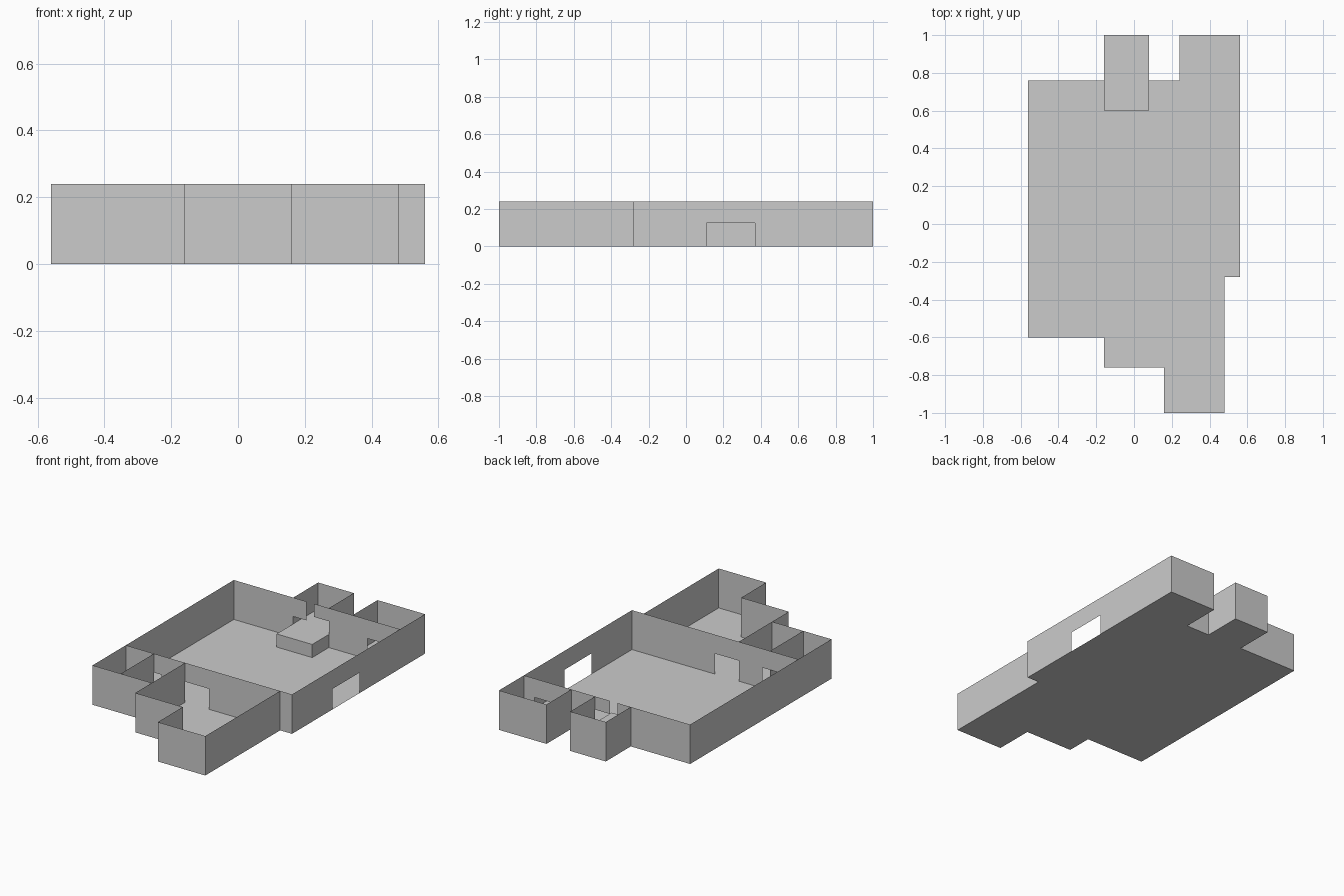
import bpy, bmesh

cube = bpy.data.objects.get("Cube")
if cube:
    bpy.data.objects.remove(cube, do_unlink=True)

HEIGHT = 0.24   # wall height
DOOR = 0.125    # opening height
STEP = 0.08     # raised alcove floor

grey = bpy.data.materials.new("plain_grey")
grey.use_nodes = True
colour = (0.6, 0.6, 0.6, 1)
grey.diffuse_color = colour
grey.node_tree.nodes["Principled BSDF"].inputs["Base Color"].default_value = colour


def make_object(name, polygons):
    """Join flat polygons into one object."""
    bm = bmesh.new()
    for poly in polygons:
        bm.faces.new([bm.verts.new(p) for p in poly])
    bmesh.ops.remove_doubles(bm, verts=bm.verts, dist=0.0001)
    mesh = bpy.data.meshes.new(name)
    bm.to_mesh(mesh)
    bm.free()
    mesh.materials.append(grey)
    obj = bpy.data.objects.new(name, mesh)
    bpy.context.collection.objects.link(obj)
    return obj


def panel(a, b, low=0, high=HEIGHT):
    return [(*a, low), (*b, low), (*b, high), (*a, high)]


def wall_x(name, y, start, end, openings=()):
    """Thin wall along x; each opening is (from, to, top)."""
    polys, at = [], start
    for left, right, top in openings:
        if left > at:
            polys.append(panel((at, y), (left, y)))
        if top < HEIGHT:
            polys.append(panel((left, y), (right, y), top))
        at = right
    if at < end:
        polys.append(panel((at, y), (end, y)))
    return make_object(name, polys)


# Outline of the building, anticlockwise
outline = [(-0.56, -0.6), (-0.16, -0.6), (-0.16, -0.76), (0.16, -0.76),
           (0.16, -1), (0.48, -1), (0.48, -0.28), (0.56, -0.28),
           (0.56, 1), (0.24, 1), (0.24, 0.76), (0.08, 0.76),
           (0.08, 1), (-0.16, 1), (-0.16, 0.76), (-0.56, 0.76)]
make_object("floor", [[(x, y, 0) for x, y in outline]])

# Outer walls, with an entrance in the long east side
outer = []
for a, b in zip(outline, outline[1:] + outline[:1]):
    if a == (0.56, -0.28):
        s, e = (0.56, 0.11), (0.56, 0.37)
        outer += [panel(a, s), panel(s, e, DOOR), panel(e, b)]
    elif a != (0.08, 0.76) or b != (0.08, 1):
        outer.append(panel(a, b))
    else:
        outer.append(panel(a, b))
make_object("outer_walls", outer)

# Inner walls with doorways
wall_x("front_inner_wall", -0.28, -0.56, 0.48,
       [(-0.46, -0.32, DOOR), (-0.16, 0, DOOR)])
wall_x("alcove_wall", 0.76, -0.16, 0.08,
       [(-0.16, -0.07, DOOR), (-0.07, -0.02, HEIGHT), (-0.02, 0.08, 0.16)])
wall_x("back_room_wall", 0.76, 0.24, 0.56, [(0.34, 0.49, DOOR)])
for name, x, y in (("left_partition", -0.37, -0.6), ("hall_partition", -0.16, -0.6)):
    make_object(name, [panel((x, y), (x, -0.28))])

# Raised platform running from the main room into the alcove
corners = [(-0.16, 0.6), (0.08, 0.6), (0.08, 1), (-0.16, 1)]
platform = [[(x, y, STEP) for x, y in corners],
            panel(corners[0], corners[1], 0, STEP)]
for x in (-0.16, 0.08):
    platform.append(panel((x, 0.6), (x, 0.76), 0, STEP))
make_object("platform", platform)
